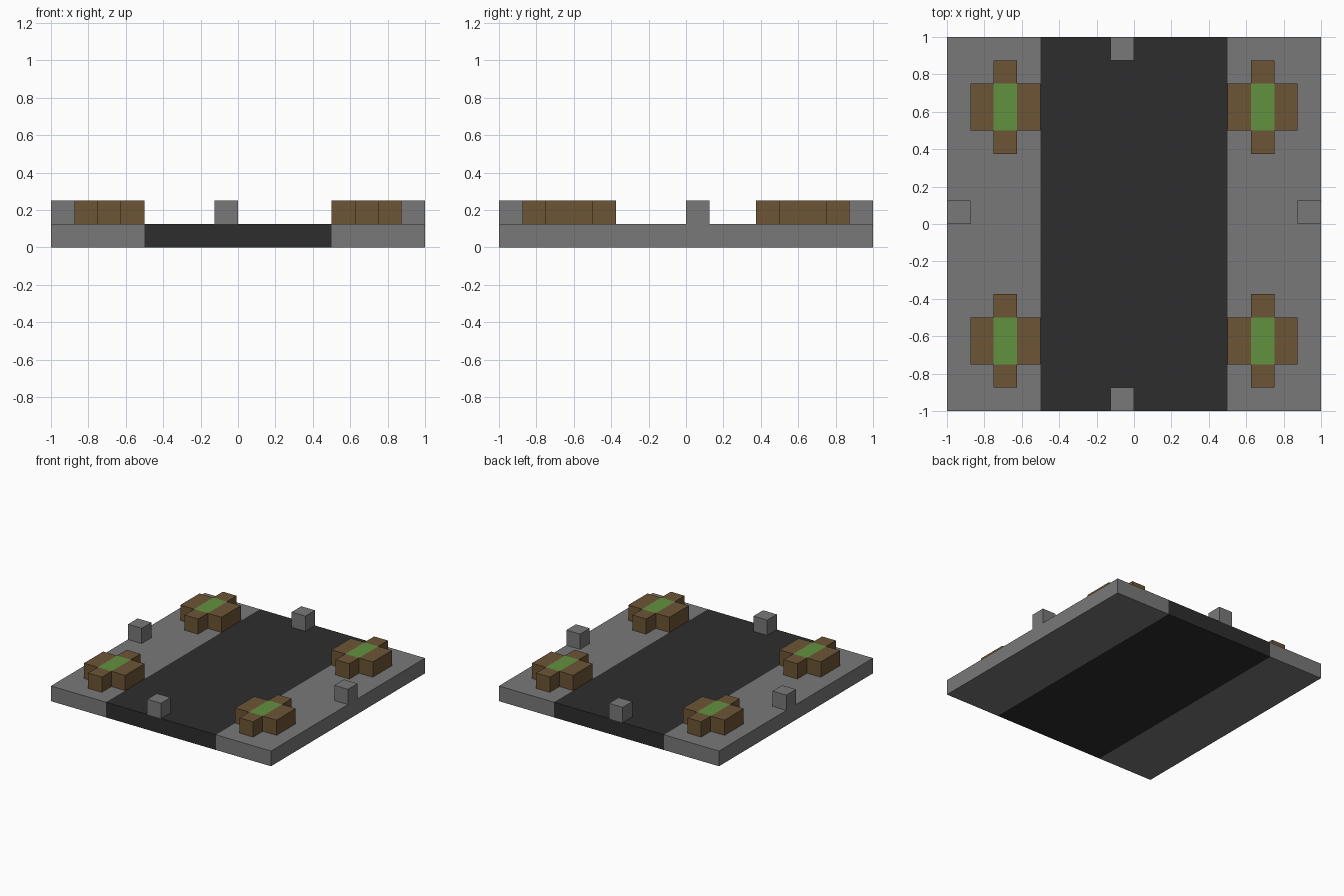
import bpy
import bmesh
from mathutils import Vector

cube = bpy.data.objects.get("Cube")
if cube:
    bpy.data.objects.remove(cube, do_unlink=True)

U = 0.125  # block size: every part is a whole number of blocks


def make_material(name, r, g, b):
    mat = bpy.data.materials.new(name)
    mat.use_nodes = True
    mat.diffuse_color = (r, g, b, 1)
    mat.node_tree.nodes["Principled BSDF"].inputs["Base Color"].default_value = (r, g, b, 1)
    return mat


stone = make_material("stone_grey", 0.19, 0.19, 0.19)
asphalt = make_material("asphalt", 0.027, 0.027, 0.027)
wood = make_material("wood_brown", 0.152, 0.09, 0.036)
grass = make_material("grass_green", 0.122, 0.285, 0.05)


def add_object(name, bm, *mats):
    mesh = bpy.data.meshes.new(name)
    bm.to_mesh(mesh)
    bm.free()
    for mat in mats:
        mesh.materials.append(mat)
    obj = bpy.data.objects.new(name, mesh)
    bpy.context.collection.objects.link(obj)
    return obj


def box(name, low, high, mat):
    """Box between two corners, given in blocks."""
    low, high = Vector(low) * U, Vector(high) * U
    bm = bmesh.new()
    bmesh.ops.create_cube(bm, size=1)
    for v in bm.verts:
        v.co = (low + high) / 2 + v.co * (high - low)
    return add_object(name, bm, mat)


def planter(name, x, y):
    """Cross-shaped wooden planter with a grass centre."""
    bm = bmesh.new()
    half = Vector((U / 2, U, 0))
    corners = [(-1, -1), (1, -1), (1, 1), (-1, 1)]
    centre = bm.faces.new([bm.verts.new((sx * half.x, sy * half.y, 0)) for sx, sy in corners])
    # four arms grown from the edges of the centre
    for edge in list(centre.edges):
        mid = (edge.verts[0].co + edge.verts[1].co) / 2
        out = bmesh.ops.extrude_edge_only(bm, edges=[edge])["geom"]
        bmesh.ops.translate(bm, vec=mid.normalized() * U,
                            verts=[g for g in out if isinstance(g, bmesh.types.BMVert)])
    # raise the cross into a solid
    out = bmesh.ops.extrude_face_region(bm, geom=list(bm.faces), use_keep_orig=True)["geom"]
    bmesh.ops.translate(bm, vec=(0, 0, U), verts=[g for g in out if isinstance(g, bmesh.types.BMVert)])
    # arm tips along x are one block, along y one block
    bmesh.ops.recalc_face_normals(bm, faces=list(bm.faces))
    for f in bm.faces:
        if f.normal.z > 0.9 and f.calc_center_median().xy.length < U / 4:
            f.material_index = 1
    obj = add_object(name, bm, wood, grass)
    obj.location = (x * U, y * U, U)
    return obj


# Road and pavements
box("road", (-4, -8, 0), (4, 8, 1), asphalt)
box("left_pavement", (4, -8, 0), (8, 8, 1), stone)
box("right_pavement", (-8, -8, 0), (-4, 8, 1), stone)

# Small posts in the middle of each edge
for name, x, y in [("front_post", -1, -8), ("back_post", -1, 7),
                   ("left_post", 7, 0), ("right_post", -8, 0)]:
    box(name, (x, y, 1), (x + 1, y + 1, 2), stone)

# Planters near the four corners
for side, x in (("left", 5.5), ("right", -5.5)):
    for end, y in (("front", -5), ("back", 5)):
        planter(f"{end}_{side}_planter", x, y)
